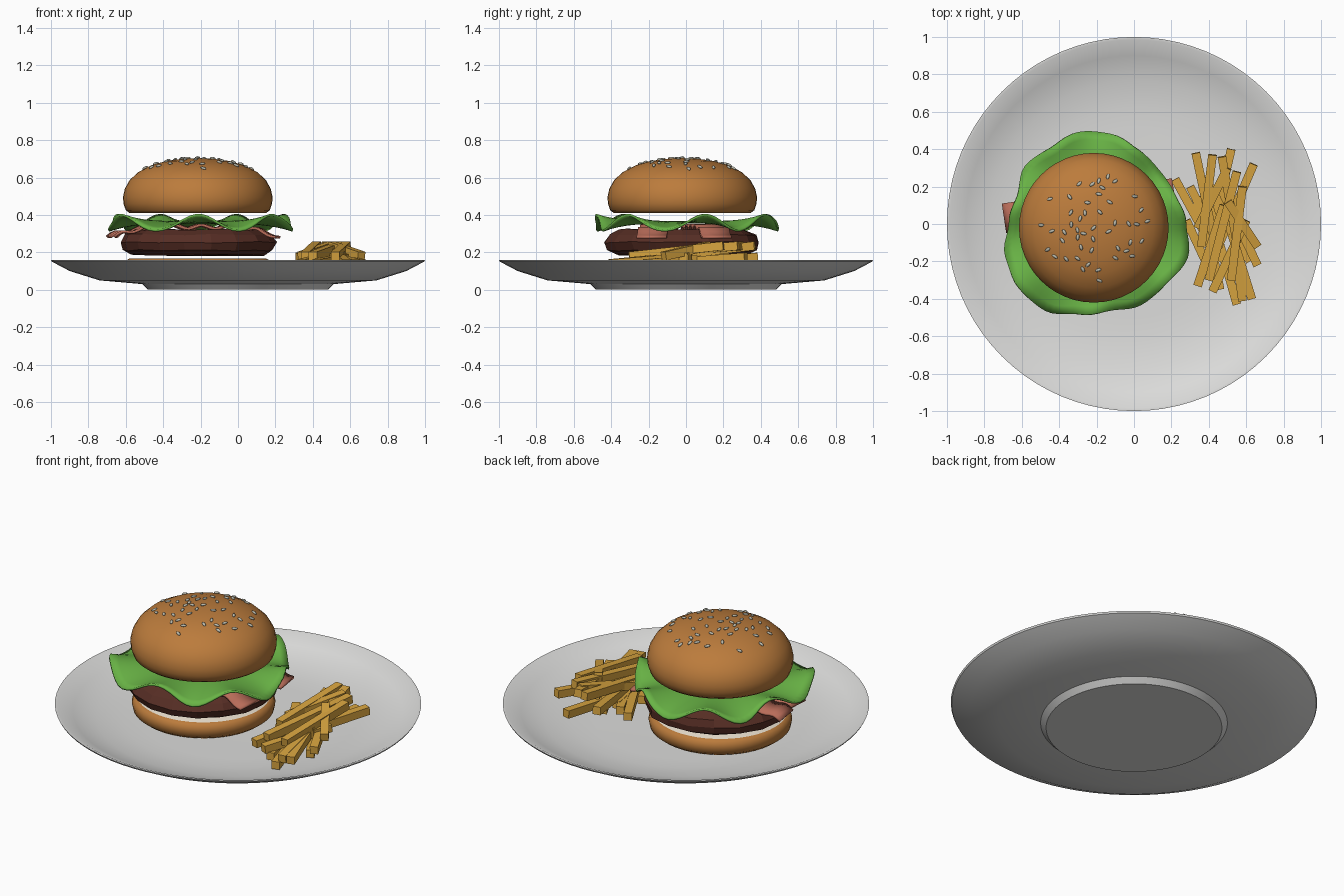
import bpy, bmesh, random
from math import sin, cos, pi, radians
from mathutils import Vector

random.seed(7)
if "Cube" in bpy.data.objects:
    bpy.data.objects.remove(bpy.data.objects["Cube"])

CENTER = Vector((-0.215, -0.02, 0))


def material(name, rgb):
    m = bpy.data.materials.new(name)
    m.use_nodes = True
    m.diffuse_color = (*rgb, 1)
    m.node_tree.nodes["Principled BSDF"].inputs["Base Color"].default_value = (*rgb, 1)
    return m


CHINA = material("plate_white", (0.72, 0.72, 0.71))
CRUST = material("bun_crust", (0.5, 0.2, 0.045))
CRUMB = material("bun_crumb", (0.8, 0.72, 0.6))
MEAT = material("patty_brown", (0.095, 0.027, 0.018))
GREEN = material("lettuce_green", (0.14, 0.45, 0.06))
PINK = material("bacon_pink", (0.48, 0.15, 0.1))
GOLD = material("fries_gold", (0.68, 0.37, 0.05))
SEED = material("seed_grey", (0.5, 0.5, 0.42))


def finish(name, bm, mats, smooth=None):
    """Turn a bmesh into an object, smooth below the given angle."""
    bmesh.ops.remove_doubles(bm, verts=bm.verts, dist=1e-5)
    bmesh.ops.recalc_face_normals(bm, faces=bm.faces)
    mesh = bpy.data.meshes.new(name)
    bm.to_mesh(mesh)
    bm.free()
    for m in mats:
        mesh.materials.append(m)
    if smooth:
        mesh.shade_smooth()
        mesh.set_sharp_from_angle(angle=radians(smooth))
    ob = bpy.data.objects.new(name, mesh)
    bpy.context.collection.objects.link(ob)
    return ob


def loft(bm, rows, closed):
    """Bridge rows of points with faces."""
    grid = [[bm.verts.new(p) for p in row] for row in rows]
    n = len(grid[0])
    for a, b in zip(grid, grid[1:]):
        for i in range(n if closed else n - 1):
            j = (i + 1) % n
            bm.faces.new((a[i], a[j], b[j], b[i]))


def lathe(profile, sides, center=CENTER, jitter=0):
    """Revolve a (radius, height) profile around a vertical axis."""
    bm = bmesh.new()
    rows = []
    for r, z in profile:
        row = []
        for i in range(sides):
            a = 2 * pi * i / sides
            rr = r + random.uniform(-jitter, jitter) * (r > 0)
            zz = z + random.uniform(-jitter, jitter) * (0 < r) * 0.6
            row.append(center + Vector((rr * cos(a), rr * sin(a), zz)))
        rows.append(row)
    loft(bm, rows, True)
    bmesh.ops.remove_doubles(bm, verts=bm.verts, dist=1e-5)
    bmesh.ops.recalc_face_normals(bm, faces=bm.faces)
    return bm


# Plate with a raised foot
plate = [(0, 0), (0.48, 0), (0.51, 0.03), (0.74, 0.05), (0.9, 0.1), (0.995, 0.15),
         (1, 0.16), (0.985, 0.16), (0.9, 0.118), (0.77, 0.08), (0.62, 0.063), (0.5, 0.06), (0, 0.06)]
finish("plate", lathe(plate, 80, Vector()), [CHINA], 30)


# Buns, with crumb on the cut faces
def bun(name, profile, cut_side):
    bm = lathe(profile, 48)
    for f in bm.faces:
        f.material_index = int(f.normal.z * cut_side > 0.99 and
                               abs(f.calc_center_median().z - profile[0][1]) < 0.001)
    finish(name, bm, [CRUST, CRUMB], 50)


bun("bottom_bun", [(0, 0.168), (0.365, 0.168), (0.385, 0.155), (0.392, 0.125),
                   (0.385, 0.09), (0.36, 0.07), (0, 0.065)], 1)
dome = [(0, 0.41), (0.365, 0.41), (0.385, 0.425), (0.397, 0.46), (0.4, 0.495), (0.39, 0.54),
        (0.365, 0.585), (0.32, 0.628), (0.25, 0.665), (0.17, 0.688), (0.085, 0.7), (0, 0.704)]
bun("top_bun", dome, -1)

# Faceted patty
patty = [(0, 0.18), (0.35, 0.185), (0.405, 0.21), (0.417, 0.255), (0.395, 0.295), (0.34, 0.322), (0, 0.322)]
finish("patty", lathe(patty, 18, jitter=0.008), [MEAT])


# Wavy bacon strips that droop at both ends
def bacon(name, start, end):
    a, b = Vector(start), Vector(end)
    side = Vector((a.y - b.y, b.x - a.x)).normalized() * 0.08
    rows = []
    for i in range(41):
        t = i / 40
        p = a.lerp(b, t)
        z = 0.343 + 0.01 * sin(t * 12 * pi) - 0.055 * abs(2 * t - 1) ** 4
        rows.append([(*(p + side * s), z) for s in (-1, 0, 1)])
    bm = bmesh.new()
    loft(bm, rows, False)
    ob = finish(name, bm, [PINK], 40)
    ob.modifiers.new("thickness", "SOLIDIFY").thickness = 0.014


bacon("bacon_back", (-0.695, 0.03), (0.215, 0.165))
bacon("bacon_front", (-0.66, -0.11), (0.21, -0.185))

# Ruffled lettuce leaf: outline radii at even angles, rippled rim
radii = [0.49, 0.457, 0.45, 0.46, 0.49, 0.5, 0.47, 0.486, 0.44, 0.46,
         0.51, 0.53, 0.535, 0.49, 0.47, 0.5, 0.496, 0.53]
sides, count = 90, len(radii)
rows = []
for f in (0, 0.4, 0.6, 0.72, 0.82, 0.91, 1):
    row = []
    for i in range(sides):
        a = 2 * pi * i / sides
        k, t = divmod(i * count / sides, 1)
        t = t * t * (3 - 2 * t)
        r = f * (radii[int(k)] * (1 - t) + radii[(int(k) + 1) % count] * t)
        z = 0.368 + 0.042 * f ** 4 * cos(7 * (a + pi / 2)) - 0.004 * f
        row.append((-0.21 + r * cos(a), r * sin(a), z))
    rows.append(row)
bm = bmesh.new()
loft(bm, rows, True)
leaf = finish("lettuce", bm, [GREEN], 50)
leaf.modifiers.new("thickness", "SOLIDIFY").thickness = 0.012

# Sesame seeds scattered on the dome
bm = bmesh.new()
placed = []
while len(placed) < 48:
    r, a = 0.29 * random.random() ** 0.6, random.uniform(0, 2 * pi)
    spot = Vector((r * cos(a), r * sin(a)))
    if any((spot - q).length < 0.035 for q in placed):
        continue
    placed.append(spot)
    for (r1, z1), (r0, z0) in zip(dome[4:], dome[5:]):
        if r0 <= r <= r1:
            z = z0 + (z1 - z0) * (r - r0) / (r1 - r0)
            normal = Vector(((z0 - z1) * cos(a), (z0 - z1) * sin(a), r1 - r0)).normalized()
    spin = random.uniform(0, pi)
    along = Vector((cos(spin), sin(spin), 0))
    along = (along - normal * along.dot(normal)).normalized()
    across = normal.cross(along)
    origin = CENTER + Vector((*spot, z)) + normal * 0.003
    ball = bmesh.ops.create_uvsphere(bm, u_segments=8, v_segments=6, radius=1)
    for v in ball["verts"]:
        c = v.co.copy()
        v.co = origin + along * c.z * 0.017 + across * c.x * 0.009 + normal * c.y * 0.007
finish("sesame_seeds", bm, [SEED], 60)

# Pile of fries: back end and front end of each
fries = [(.22, .24, .46, -.2), (.33, .38, .42, -.05), (.42, .37, .36, -.12), (.52, .4, .42, -.03),
         (.64, .32, .45, -.12), (.55, .28, .4, -.3), (.3, .2, .52, -.25), (.45, .22, .66, -.22),
         (.5, .12, .66, -.12), (.4, .1, .55, -.43), (.5, .02, .63, -.4), (.5, .3, .34, -.02),
         (.28, .02, .42, -.28), (.48, .1, .34, -.33), (.58, .2, .52, -.3), (.36, .15, .46, -.35),
         (.6, .02, .42, -.36), (.47, .36, .55, -.1), (.38, .25, .62, -.2), (.53, -.05, .58, -.41)]
bm = bmesh.new()
for i, (x0, y0, x1, y1) in enumerate(fries):
    layer = i % 3
    a = Vector((x0, y0, 0.115 + 0.06 * layer))
    b = Vector((x1, y1, 0.1 + 0.04 * layer))
    d = (b - a).normalized()
    u = d.cross(Vector((0, 0, 1))).normalized()
    w = u.cross(d)
    bar = bmesh.ops.create_cube(bm, size=1)
    for v in bar["verts"]:
        c = v.co.copy()
        v.co = (a + b) / 2 + d * c.x * (b - a).length + (u * c.y + w * c.z) * 0.046
finish("fries", bm, [GOLD])
